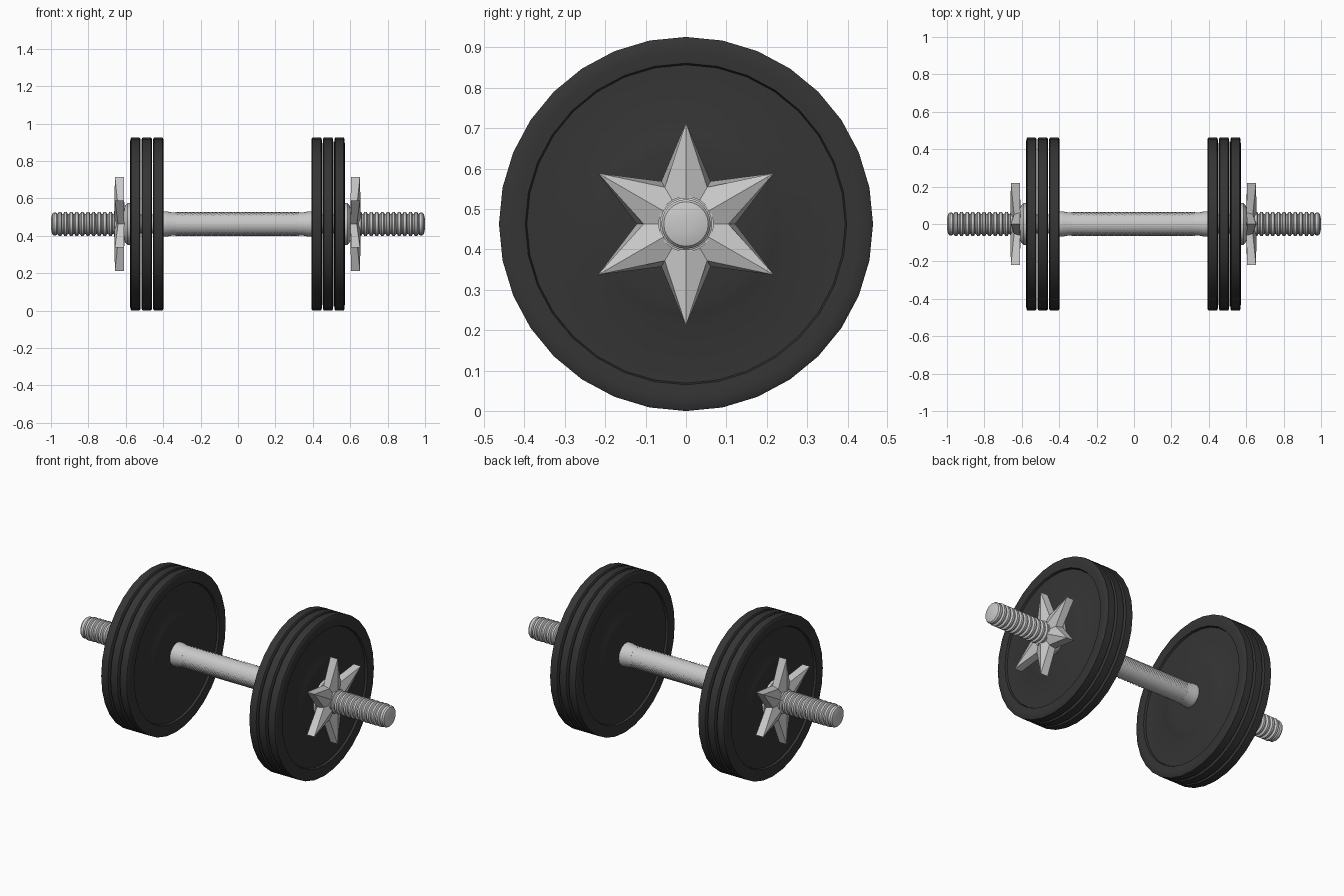
import bpy, bmesh, math

if "Cube" in bpy.data.objects:
    bpy.data.objects.remove(bpy.data.objects["Cube"])

CZ = 0.463      # height of the bar axis
CX = -0.003     # centre of the plate pairs


def material(name, v):
    m = bpy.data.materials.new(name)
    m.diffuse_color = (v, v, v, 1)
    m.use_nodes = True
    m.node_tree.nodes["Principled BSDF"].inputs["Base Color"].default_value = m.diffuse_color
    return m


RUBBER = material("black_rubber", 0.035)
STEEL = material("brushed_steel", 0.58)


def finish(bm, name, mat, angle=30):
    bmesh.ops.recalc_face_normals(bm, faces=bm.faces)
    me = bpy.data.meshes.new(name)
    bm.to_mesh(me)
    bm.free()
    me.materials.append(mat)
    ob = bpy.data.objects.new(name, me)
    ob.location = (0, 0, CZ)
    bpy.context.collection.objects.link(ob)
    bpy.ops.object.select_all(action='DESELECT')
    ob.select_set(True)
    bpy.context.view_layer.objects.active = ob
    if angle:
        bpy.ops.object.shade_smooth_by_angle(angle=math.radians(angle))
    return ob


def lathe(name, profile, sides, mat, closed=False, bump=0, angle=30):
    """Revolve (x, radius) points about the X axis; bump makes a knurled grid."""
    bm = bmesh.new()
    rings = []
    for i, (x, r) in enumerate(profile):
        ring = []
        for k in range(sides):
            a = 2 * math.pi * k / sides
            rr = r - bump * ((i + k) % 2)
            ring.append(bm.verts.new((x, rr * math.cos(a), rr * math.sin(a))))
        rings.append(ring)
    pairs = list(zip(rings, rings[1:]))
    if closed:
        pairs.append((rings[-1], rings[0]))
    else:
        bm.faces.new(rings[0])
        bm.faces.new(rings[-1])
    for p, q in pairs:
        for k in range(sides):
            n = (k + 1) % sides
            bm.faces.new((p[k], p[n], q[n], q[k]))
    return finish(bm, name, mat, angle)


def star_nut(name, s):
    """Six-pointed spin-lock nut with a ridge along each arm."""
    bm = bmesh.new()

    def ring(x_tip, x_valley, r_valley):
        out = []
        for k in range(12):
            a = math.pi / 2 + k * math.pi / 6
            r, x = (0.252, x_tip) if k % 2 == 0 else (r_valley, x_valley)
            out.append(bm.verts.new((CX + s * x, r * math.cos(a), r * math.sin(a))))
        return out

    back, front = ring(0.607, 0.605, 0.122), ring(0.655, 0.638, 0.105)
    cb = bm.verts.new((CX + s * 0.605, 0, 0))
    cf = bm.verts.new((CX + s * 0.66, 0, 0))
    for k in range(12):
        n = (k + 1) % 12
        bm.faces.new((back[k], back[n], front[n], front[k]))
        bm.faces.new((front[k], front[n], cf))
        bm.faces.new((back[n], back[k], cb))
    return finish(bm, name, STEEL, 0)


# Knurled grip and plain core of the bar
lathe("grip", [(CX - 0.33 + 0.66 * i / 66, 0.064) for i in range(67)], 32,
      STEEL, bump=0.006, angle=0)
lathe("bar_core", [(-0.62, 0.052), (0.62, 0.052)], 24, STEEL)

# Half profile of a plate: rim, recess and raised hub
half = [(0.022, 0.463), (0.027, 0.455), (0.0285, 0.43), (0.026, 0.398),
        (0.014, 0.394), (0.014, 0.25), (0.022, 0.225), (0.026, 0.19),
        (0.028, 0.14), (0.028, 0.05)]
plate = half + [(-x, r) for x, r in reversed(half)]

for s, side in ((1, "right"), (-1, "left")):
    # Three weight plates
    for i in range(3):
        c = CX + s * (0.4235 + 0.061 * i)
        lathe(f"weight_plate_{side}_{i + 1}", [(c + x, r) for x, r in plate],
              32, RUBBER, closed=True)
    # Flared collar between grip and plates
    lathe(f"inner_collar_{side}",
          [(CX + s * x, r) for x, r in ((0.325, 0.06), (0.335, 0.062),
           (0.352, 0.062), (0.375, 0.067), (0.388, 0.068), (0.4, 0.068))],
          24, STEEL)
    # Threaded end with a rounded tip
    prof = [(0.57, 0.054)]
    x = 0.58
    while x < 0.96:
        prof += [(x, 0.054), (x + 0.006, 0.065), (x + 0.018, 0.065), (x + 0.024, 0.054)]
        x += 0.03
    prof += [(x, 0.06), (0.985, 0.061), (0.993, 0.055), (0.998, 0.038), (1.0, 0.015)]
    lathe(f"threaded_end_{side}", [(s * px, r) for px, r in prof], 24, STEEL)
    # Flange and star nut clamping the plates
    lathe(f"nut_flange_{side}",
          [(CX + s * x, r) for x, r in ((0.57, 0.112), (0.588, 0.112),
           (0.598, 0.102), (0.606, 0.085), (0.615, 0.08))], 24, STEEL)
    star_nut(f"star_nut_{side}", s)
    lathe(f"nut_collar_{side}",
          [(CX + s * x, r) for x, r in ((0.61, 0.069), (0.656, 0.069))], 24, STEEL)
